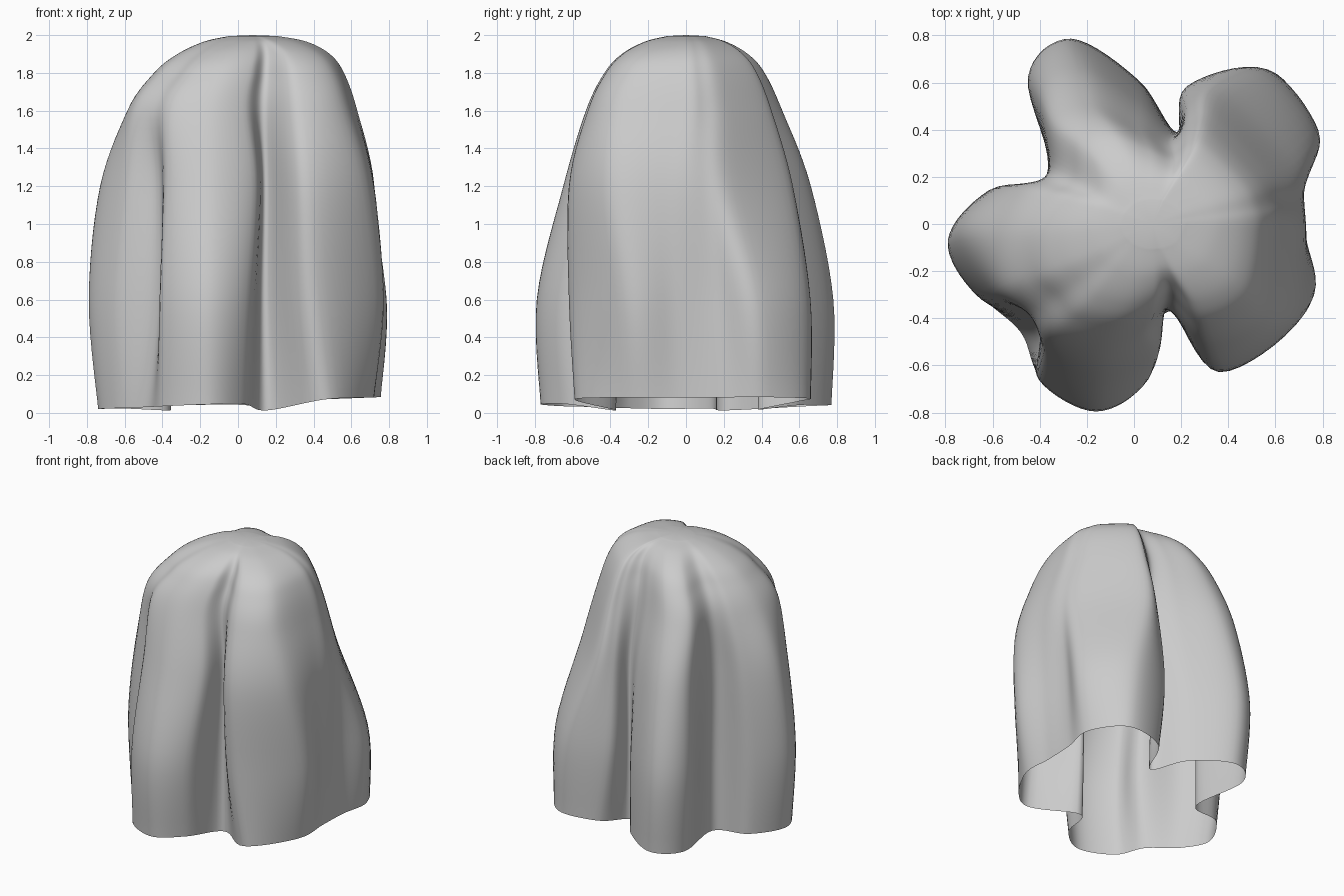
import bpy, bmesh, math
from mathutils import Vector

if "Cube" in bpy.data.objects:
    bpy.data.objects.remove(bpy.data.objects["Cube"])

# Fold outlines (x, y), counter-clockwise from the right, at four heights
HEM = [(.71, -.03), (.72, .19), (.75, .42), (.58, .65), (.29, .6), (.18, .38), (.03, .6),
       (-.24, .77), (-.42, .62), (-.36, .21), (-.6, .13), (-.74, -.1), (-.65, -.3),
       (-.48, -.46), (-.39, -.66), (-.16, -.77), (.03, -.64), (.15, -.37), (.46, -.59), (.7, -.3)]
LOW = [(.73, -.05), (.72, .16), (.78, .38), (.53, .65), (.22, .58), (.18, .39), (.02, .6),
       (-.27, .78), (-.45, .62), (-.36, .21), (-.62, .14), (-.79, -.07), (-.67, -.3),
       (-.42, -.45), (-.4, -.66), (-.16, -.79), (.06, -.66), (.14, -.36), (.39, -.62), (.75, -.33)]
MID = [(.72, -.08), (.71, .09), (.66, .25), (.37, .55), (.23, .51), (.18, .38), (.03, .51),
       (-.22, .66), (-.4, .56), (-.37, .21), (-.58, .15), (-.73, -.04), (-.61, -.3),
       (-.42, -.39), (-.37, -.57), (-.14, -.65), (.09, -.55), (.15, -.36), (.35, -.62), (.68, -.42)]
HIGH = [(.63, -.03), (.61, .1), (.55, .22), (.33, .44), (.24, .42), (.15, .35), (.02, .42),
        (-.18, .51), (-.34, .44), (-.35, .22), (-.48, .14), (-.58, -.04), (-.56, -.26),
        (-.44, -.38), (-.35, -.49), (-.14, -.53), (.04, -.47), (.14, -.36), (.32, -.52), (.57, -.39)]
CENTRE = Vector((.08, 0, 0))
# Crown: height, scale of HIGH, blend to a plain oval, shift in x
CROWN = [(1.8, .83, .1, .02), (1.9, .67, .25, .03), (1.965, .46, .6, .02), (1.995, .22, 1, 0)]
AROUND, UP = 8, 7


def spline(a, b, c, d, t):
    return .5 * (2 * b + (c - a) * t + (2 * a - 5 * b + 4 * c - d) * t * t
                 + (3 * b - a - 3 * c + d) * t ** 3)


def hem_height(x, y):
    reach = min(1, max(0, (math.hypot(x, y) - .38) / .3))
    return .01 + .07 * reach * (.6 + .6 * x)


def smooth_ring(ring):
    n = len(ring)
    return [spline(*(ring[(i + k) % n] for k in (-1, 0, 1, 2)), s / AROUND)
            for i in range(n) for s in range(AROUND)]


# Control rings from hem to crown
rings = [[Vector((x, y, hem_height(x, y))) for x, y in HEM]]
for z, outline in ((.6, LOW), (1.2, MID), (1.6, HIGH)):
    rings.append([Vector((x, y, z)) for x, y in outline])
for z, s, oval, dx in CROWN:
    level = []
    for x, y in HIGH:
        d = Vector((x, y, 0)) - CENTRE
        plain = d / math.hypot(d.x / .58, d.y / .46)
        p = CENTRE + d.lerp(plain, oval) * s
        level.append(Vector((p.x + dx, p.y, z)))
    rings.append(level)
rings = [smooth_ring(r) for r in rings]
count = len(rings[0])

# Draped cloth: smooth loft, open at the hem, closed at the crown
bm = bmesh.new()
levels = []
last = len(rings) - 1
for j in range(last):
    a, b, c, d = (rings[min(last, max(0, j + k))] for k in (-1, 0, 1, 2))
    for s in range(UP):
        levels.append([bm.verts.new(spline(a[i], b[i], c[i], d[i], s / UP)) for i in range(count)])
levels.append([bm.verts.new(p) for p in rings[-1]])
for lo, hi in zip(levels, levels[1:]):
    for i in range(count):
        k = (i + 1) % count
        bm.faces.new((lo[i], lo[k], hi[k], hi[i]))
tip = bm.verts.new(CENTRE + Vector((0, 0, 2)))
for i in range(count):
    bm.faces.new((levels[-1][i], levels[-1][(i + 1) % count], tip))
for f in bm.faces:
    f.smooth = True

mesh = bpy.data.meshes.new("draped_cloth")
bm.to_mesh(mesh)
bm.free()
cloth = bpy.data.objects.new("draped_cloth", mesh)
bpy.context.collection.objects.link(cloth)
